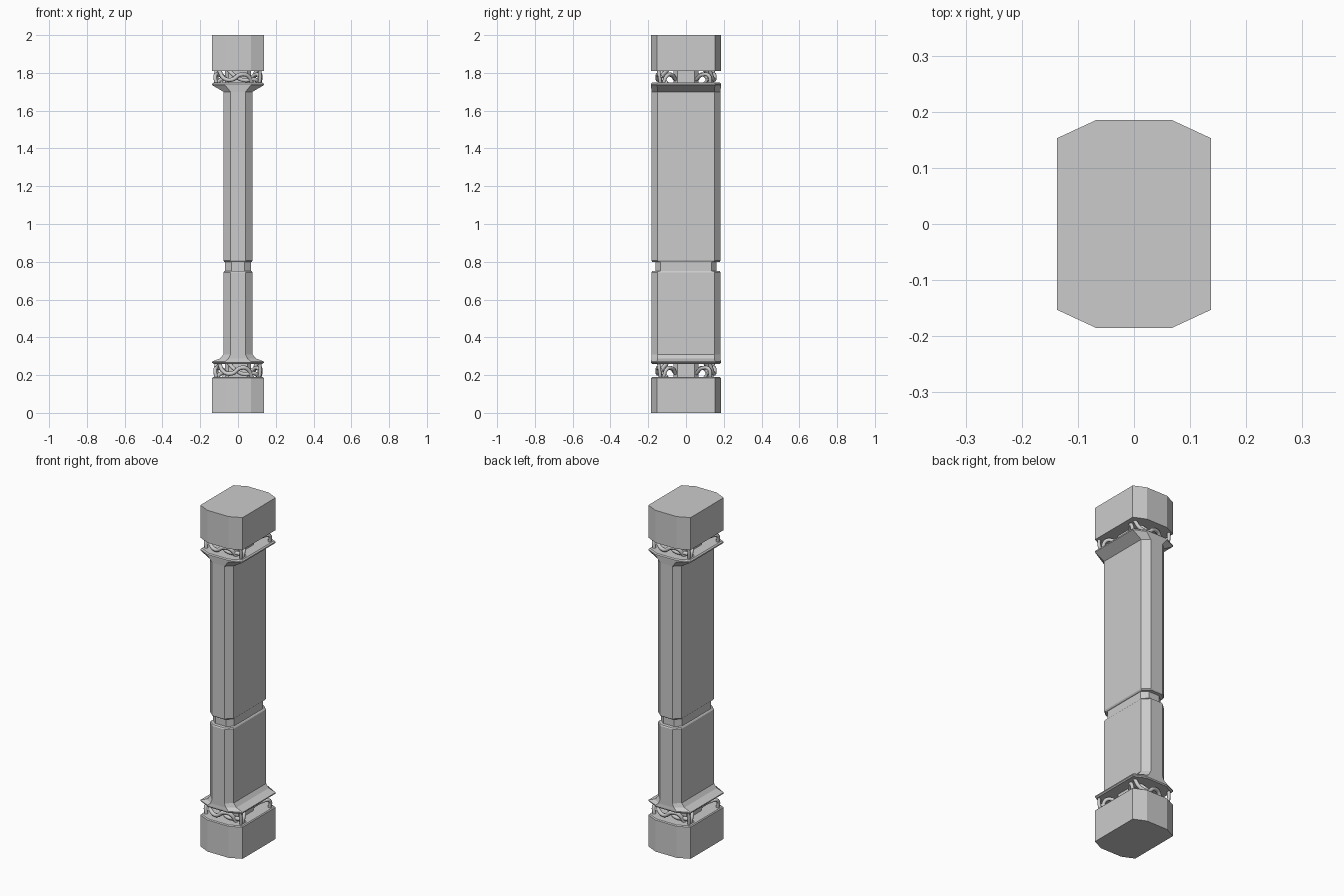
import bpy, bmesh

if "Cube" in bpy.data.objects:
    bpy.data.objects.remove(bpy.data.objects["Cube"])


def loft(name, rings):
    """Chamfered-rectangle loft; ring = z, half x, half y, flat half x, flat half y."""
    bm = bmesh.new()
    loops = []
    for z, hx, hy, fx, fy in rings:
        pts = [(fx, -hy), (hx, -fy), (hx, fy), (fx, hy),
               (-fx, hy), (-hx, fy), (-hx, -fy), (-fx, -hy)]
        loops.append([bm.verts.new((x, y, z)) for x, y in pts])
    for a, b in zip(loops, loops[1:]):
        for i in range(8):
            j = (i + 1) % 8
            bm.faces.new((a[i], a[j], b[j], b[i]))
    bm.faces.new(loops[0][::-1])
    bm.faces.new(loops[-1])
    me = bpy.data.meshes.new(name)
    bm.to_mesh(me)
    bm.free()
    ob = bpy.data.objects.new(name, me)
    bpy.context.collection.objects.link(ob)
    return ob


def cable(name, pts, r):
    """Bent round cable through a few points."""
    cu = bpy.data.curves.new(name, 'CURVE')
    cu.dimensions = '3D'
    cu.bevel_depth = r
    cu.bevel_resolution = 2
    cu.resolution_u = 5
    cu.use_fill_caps = True
    sp = cu.splines.new('BEZIER')
    sp.bezier_points.add(len(pts) - 1)
    for bp, p in zip(sp.bezier_points, pts):
        bp.co = p
        bp.handle_left_type = bp.handle_right_type = 'AUTO'
    ob = bpy.data.objects.new(name, cu)
    bpy.context.collection.objects.link(ob)


BLOCK = (0.137, 0.185, 0.068, 0.153)
SHAFT = (0.077, 0.183, 0.04, 0.15)
GROOVE = (0.068, 0.162, 0.034, 0.134)
MID = (0.095, 0.183, 0.05, 0.15)

# end blocks
loft("base_block", [(0, *BLOCK), (0.185, *BLOCK), (0.19, 0.132, 0.18, 0.065, 0.149)])
loft("top_block", [(1.81, *BLOCK), (2.0, *BLOCK)])

# shaft with flared lips and a recessed band
loft("shaft", [
    (0.26, 0.13, 0.18, 0.065, 0.148), (0.266, *BLOCK), (0.272, *BLOCK),
    (0.288, *MID), (0.31, *SHAFT),
    (0.744, *SHAFT), (0.75, 0.073, 0.179, 0.038, 0.147),
    (0.752, *GROOVE), (0.798, *GROOVE),
    (0.80, 0.073, 0.179, 0.038, 0.147), (0.806, *SHAFT),
    (1.70, *SHAFT), (1.735, *BLOCK), (1.742, *BLOCK),
    (1.748, 0.13, 0.18, 0.065, 0.148)])

# inner cores and exposed cables in both gaps
for end, z0, z1 in (("lower", 0.185, 0.265), ("upper", 1.743, 1.815)):
    h = z1 - z0
    core = (0.07, 0.065, 0.05, 0.045)
    loft(end + "_core", [(z0, *core), (z1, *core)])
    for sy in (-1, 1):
        paths = [
            # wavy cable across the narrow face
            ([(-0.10, 0.125, 1), (-0.075, 0.14, .4), (-0.03, 0.15, .3),
              (0.01, 0.15, .65), (0.05, 0.14, .6), (0.075, 0.12, 0)], 0.011),
            # lower loop
            ([(-0.05, 0.10, 1), (-0.02, 0.125, .6), (0.03, 0.13, .25),
              (0.09, 0.12, .3), (0.115, 0.10, 0)], 0.011),
            # side hooks
            ([(0.115, 0.145, 1), (0.118, 0.14, .5), (0.113, 0.135, 0)], 0.009),
            ([(0.06, 0.055, .3), (0.09, 0.075, .65), (0.11, 0.10, .6),
              (0.11, 0.12, 0)], 0.01),
            ([(-0.115, 0.13, 0), (-0.12, 0.12, .6), (-0.10, 0.085, .65),
              (-0.06, 0.055, .3)], 0.01),
        ]
        for i, (pts, r) in enumerate(paths):
            # turned half a revolution on the back
            cable(f"{end}_cable_{'front' if sy < 0 else 'back'}_{i + 1}",
                  [(-sy * x, sy * y, z0 + h * t) for x, y, t in pts], r)
